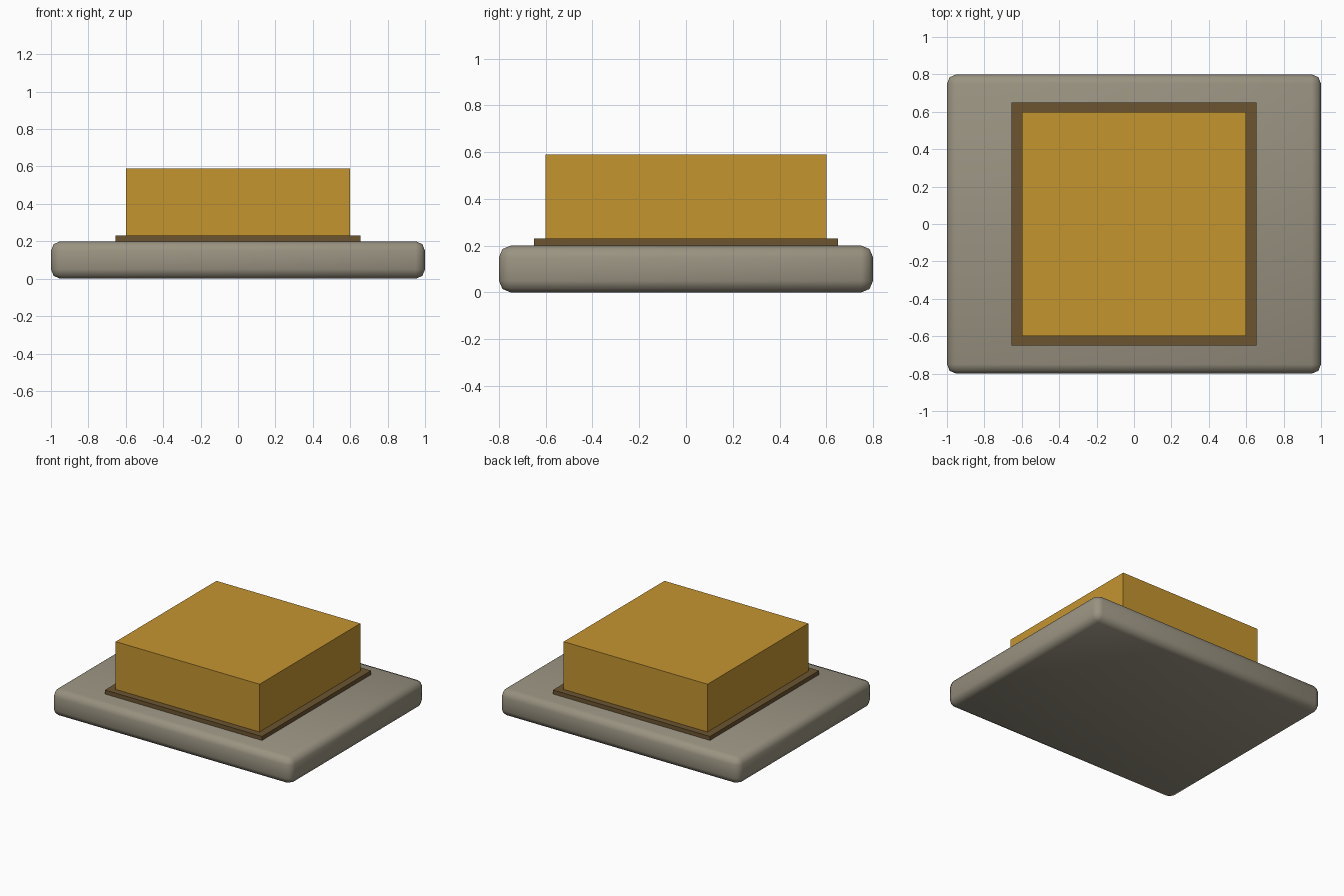
import bpy

if "Cube" in bpy.data.objects:
    bpy.data.objects.remove(bpy.data.objects["Cube"])


def material(name, colour):
    mat = bpy.data.materials.new(name)
    mat.diffuse_color = (*colour, 1)
    mat.use_nodes = True
    mat.node_tree.nodes["Principled BSDF"].inputs["Base Color"].default_value = mat.diffuse_color
    return mat


def box(name, size, bottom, mat):
    bpy.ops.mesh.primitive_cube_add(size=1, location=(0, 0, bottom + size[2] / 2))
    obj = bpy.context.object
    obj.name = name
    obj.scale = size
    bpy.ops.object.transform_apply(location=False, rotation=False, scale=True)
    obj.data.materials.append(mat)
    return obj


stone = material("stone", (0.32, 0.29, 0.22))
bronze = material("bronze", (0.15, 0.09, 0.03))
gold = material("gold", (0.56, 0.30, 0.03))

# Rounded stone slab
base = box("base_slab", (2.0, 1.6, 0.2), 0, stone)
bevel = base.modifiers.new("rounded_edges", "BEVEL")
bevel.width = 0.05
bevel.segments = 2
bpy.ops.object.modifier_apply(modifier=bevel.name)
bpy.ops.object.shade_smooth()

# Thin plate under the block
box("plate", (1.31, 1.3, 0.03), 0.2, bronze)

# Main block
box("block", (1.2, 1.2, 0.36), 0.23, gold)
